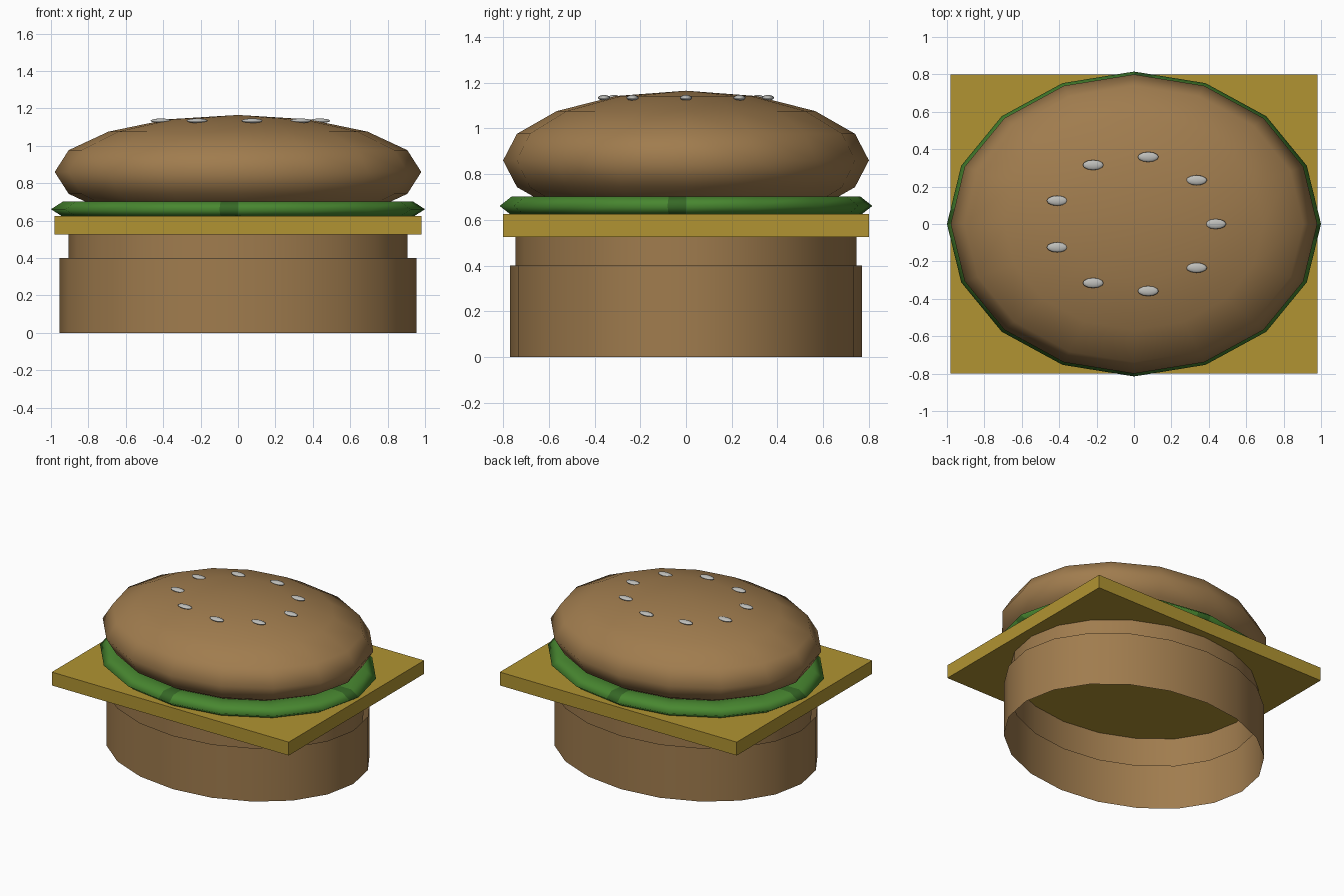
import bpy, bmesh, math

if "Cube" in bpy.data.objects:
    bpy.data.objects.remove(bpy.data.objects["Cube"])


def srgb(r, g, b):
    def lin(c):
        c /= 255
        return c / 12.92 if c <= 0.04045 else ((c + 0.055) / 1.055) ** 2.4
    return (lin(r), lin(g), lin(b), 1)


def material(name, rgb):
    m = bpy.data.materials.new(name)
    m.diffuse_color = srgb(*rgb)
    m.use_nodes = True
    m.node_tree.nodes["Principled BSDF"].inputs["Base Color"].default_value = m.diffuse_color
    return m


BROWN = material("bun brown", (160, 124, 78))
YELLOW = material("cheese yellow", (177, 148, 50))
GREEN = material("lettuce green", (72, 135, 48))
DARK = material("dark lettuce green", (54, 104, 38))
GREY = material("seed grey", (190, 190, 186))


def make(name, bm, mats, smooth=True):
    bmesh.ops.recalc_face_normals(bm, faces=bm.faces[:])
    for f in bm.faces:
        f.smooth = smooth
    me = bpy.data.meshes.new(name)
    bm.to_mesh(me)
    bm.free()
    for m in mats:
        me.materials.append(m)
    ob = bpy.data.objects.new(name, me)
    bpy.context.collection.objects.link(ob)
    return ob


def ellipsoid(name, center, radii, segs, rings, mat):
    bm = bmesh.new()
    bmesh.ops.create_uvsphere(bm, u_segments=segs, v_segments=rings, radius=1)
    bmesh.ops.scale(bm, vec=radii, verts=bm.verts[:])
    bmesh.ops.translate(bm, vec=center, verts=bm.verts[:])
    return make(name, bm, [mat])


def open_tube(name, rx, ry, z0, z1, n=20):
    bm = bmesh.new()
    rows = [[bm.verts.new((rx * math.cos(2 * math.pi * i / n),
                           ry * math.sin(2 * math.pi * i / n), z))
             for i in range(n)] for z in (z0, z1)]
    for i in range(n):
        j = (i + 1) % n
        bm.faces.new((rows[0][i], rows[0][j], rows[1][j], rows[1][i]))
    return make(name, bm, [BROWN])


# Bottom bun and patty: open walls, the patty sits slightly inside the bun
open_tube("bottom_bun", 0.955, 0.77, 0, 0.4)
open_tube("patty", 0.907, 0.745, 0.31, 0.53)

# Cheese slab
bm = bmesh.new()
bmesh.ops.create_cube(bm, size=1)
bmesh.ops.scale(bm, vec=(1.96, 1.6, 0.1), verts=bm.verts[:])
bmesh.ops.translate(bm, vec=(0, 0, 0.575), verts=bm.verts[:])
make("cheese", bm, [YELLOW], smooth=False)

# Lettuce: 16-sided flattened ring, one narrow dark strip per quarter
stations = []  # (x, y, strip starts here)
for i in range(16):
    a, b = 2 * math.pi * i / 16, 2 * math.pi * (i + 1) / 16
    p, q = (math.cos(a), math.sin(a)), (math.cos(b), math.sin(b))
    stations.append((*p, False))
    if i % 4 == 3:
        t = 0.74
        stations.append((p[0] + (q[0] - p[0]) * t, p[1] + (q[1] - p[1]) * t, True))
bm = bmesh.new()
loops = []
for x, y, _ in stations:
    ring = []
    for k in range(6):
        w = math.pi * k / 3
        r = 0.87 + 0.13 * math.cos(w)
        ring.append(bm.verts.new((x * r, y * r * 0.815, 0.661 + 0.048 * math.sin(w))))
    loops.append(ring)
for i, s in enumerate(stations):
    a, b = loops[i], loops[(i + 1) % len(loops)]
    for k in range(6):
        m = (k + 1) % 6
        f = bm.faces.new((a[k], b[k], b[m], a[m]))
        f.material_index = 1 if s[2] else 0
make("lettuce", bm, [GREEN, DARK])

# Top bun
ellipsoid("top_bun", (0, 0, 0.86), (0.98, 0.8, 0.305), 16, 8, BROWN)

# Ring of seeds
for i in range(9):
    a = 2 * math.pi * i / 9
    ellipsoid(f"seed_{i + 1}", (0.437 * math.cos(a), 0.364 * math.sin(a), 1.134),
              (0.056, 0.027, 0.012), 12, 8, GREY)
